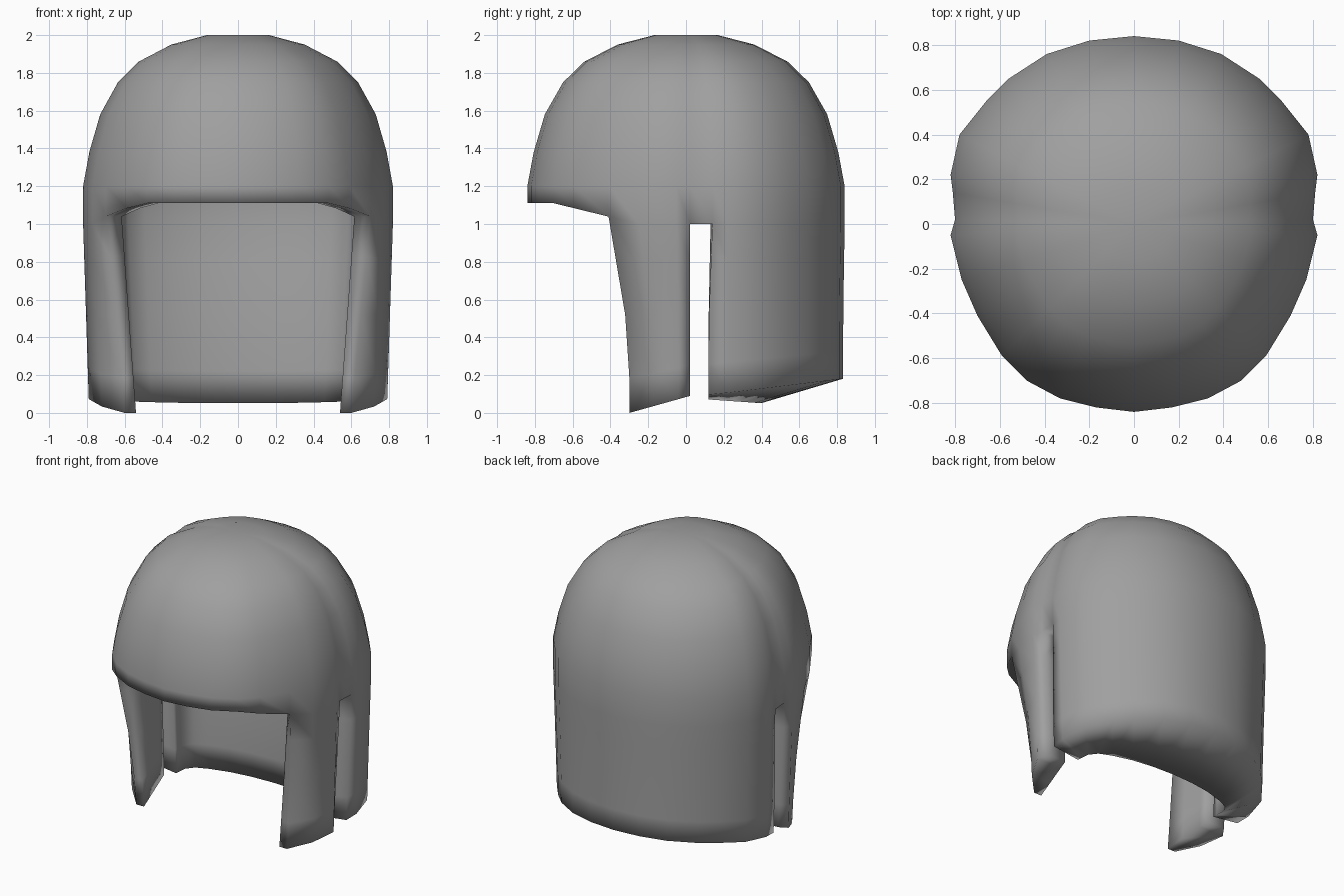
import bpy, bmesh

cube = bpy.data.objects.get("Cube")
if cube:
    bpy.data.objects.remove(cube)

# Plan outline of one half, from front centre to back centre
OUTLINE = [(0, -.84), (.17, -.82), (.33, -.78), (.48, -.70), (.59, -.59), (.70, -.41),
           (.77, -.25), (.82, -.05), (.80, .02), (.81, .14), (.82, .22), (.78, .40),
           (.66, .55), (.56, .65), (.39, .76), (.20, .82), (0, .84)]
# Dome rings: height and plan scale
DOME = [(2.0, .2), (1.95, .43), (1.86, .64), (1.75, .775), (1.58, .89), (1.38, .96), (1.2, 1)]
# Lower rings: fraction of the way from waist to hem
LOWER = [0, .2, .5, .82, 1]
SIDEBURN_FRONT, SIDEBURN_BACK = 5, 8
SIDEBURN_HEM = {5: (.60, -.30), 6: (.72, -.18), 7: (.79, -.04), 8: (.75, .02)}


def lining(x, y, depth):
    """Plan position of the inside wall behind an outer point."""
    inner_y = y * .76 if y < .12 else .12 + (y - .12) * depth
    return min(.62, .88 * x), inner_y


def waist_height(y):
    return 1 + .11 * min(1, max(0, (-y - .25) / .45))


def hem(col, inside):
    """Bottom point of a sideburn or back panel column."""
    if col in SIDEBURN_HEM:
        x, y = SIDEBURN_HEM[col]
        return (.54 + .2 * (y + .3) if inside else x), y, .084 + .28 * y
    x, y = OUTLINE[col]
    if inside:
        x, y = lining(x, y, .4)
        return x * .93, y - .01, .08 - .07 * y
    return x * .965, y * .99 - .02 * (col == SIDEBURN_BACK + 1), .08 + .12 * y


def point(col, row, inside):
    x, y = OUTLINE[col]
    waist = waist_height(y)
    if inside:
        x, y = lining(x, y, .5)
    if row < len(DOME):
        z, s = DOME[row]
        if inside:
            z = 1 + (z - 1) * .78
        return x * s, y * s, z
    t = LOWER[row - len(DOME)]
    if t == 0:
        return x, y, waist
    hx, hy, hz = hem(col, inside)
    u = min(1, 1.6 * t)
    return x + (hx - x) * t, y + (hy - y) * u, waist + (hz - waist) * t


# Full ring of columns: one half plus its mirror image
last = len(OUTLINE) - 1
ring = [(c, 1) for c in range(last + 1)] + [(c, -1) for c in range(last - 1, 0, -1)]
rows = len(DOME) + len(LOWER)
bm = bmesh.new()
grid = {}
partner = {}


def vert(i, row):
    """Outer vertex, made together with its inner partner."""
    col, side = ring[i]
    if (i, row) not in grid:
        pair = []
        for inside in (False, True):
            x, y, z = point(col, row, inside)
            pair.append(bm.verts.new((x * side, y, z)))
        grid[i, row] = pair[0]
        partner[pair[0]] = pair[1]
    return grid[i, row]


# Outer shell, open under the fringe and at the slot behind each sideburn
crown = bm.verts.new((0, 0, 2))
partner[crown] = bm.verts.new((0, 0, 1.79))
outer = []
for i in range(len(ring)):
    k = (i + 1) % len(ring)
    near = min(ring[i][0], ring[k][0])
    panel = near >= SIDEBURN_FRONT and near != SIDEBURN_BACK
    outer.append(bm.faces.new((crown, vert(i, 0), vert(k, 0))))
    for r in range(rows - 1 if panel else len(DOME)):
        outer.append(bm.faces.new((vert(i, r), vert(i, r + 1), vert(k, r + 1), vert(k, r))))

# Lining and the rim joining it to the shell
rim = [tuple(e.verts) for e in bm.edges if e.is_boundary]
for face in outer:
    bm.faces.new([partner[v] for v in reversed(face.verts)])
for a, b in rim:
    bm.faces.new((a, b, partner[b], partner[a]))
bmesh.ops.recalc_face_normals(bm, faces=bm.faces[:])
for face in bm.faces:
    face.smooth = True

mesh = bpy.data.meshes.new("hair_shell")
bm.to_mesh(mesh)
bm.free()

# Single grey colour
grey = bpy.data.materials.new("mid_grey")
grey.use_nodes = True
colour = (.35, .35, .35, 1)
grey.diffuse_color = colour
grey.node_tree.nodes["Principled BSDF"].inputs["Base Color"].default_value = colour
mesh.materials.append(grey)

hair = bpy.data.objects.new("hair_shell", mesh)
bpy.context.collection.objects.link(hair)
